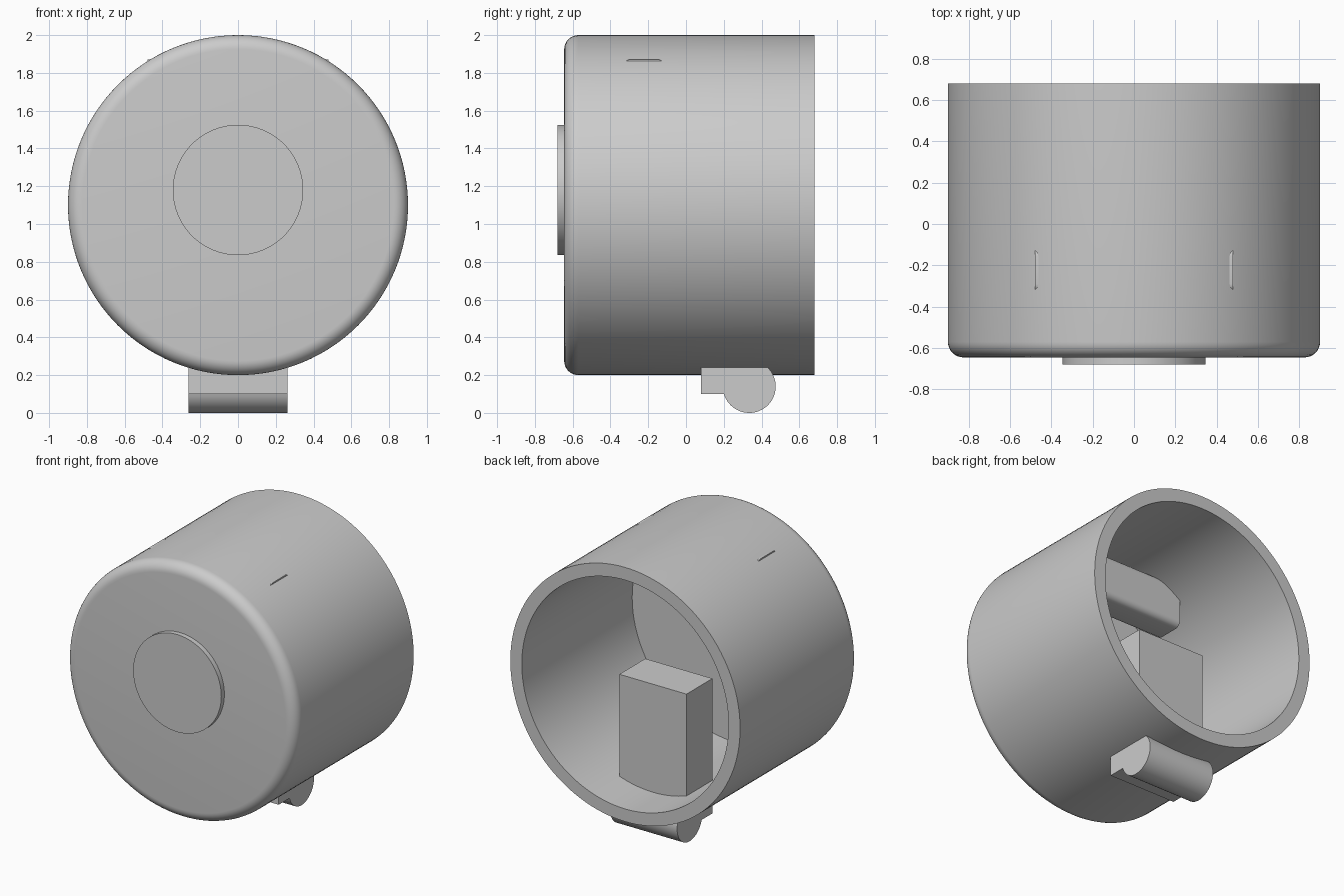
import bpy, bmesh, math
from math import sin, cos, pi, radians

if "Cube" in bpy.data.objects:
    bpy.data.objects.remove(bpy.data.objects["Cube"])


def finish(name, bm, angle=30):
    bmesh.ops.remove_doubles(bm, verts=bm.verts, dist=1e-5)
    bmesh.ops.recalc_face_normals(bm, faces=bm.faces)
    me = bpy.data.meshes.new(name)
    bm.to_mesh(me)
    bm.free()
    ob = bpy.data.objects.new(name, me)
    bpy.context.collection.objects.link(ob)
    bpy.ops.object.select_all(action='DESELECT')
    ob.select_set(True)
    bpy.context.view_layer.objects.active = ob
    bpy.ops.object.shade_smooth_by_angle(angle=radians(angle))
    return ob


def lathe(name, profile, cz, steps=128):
    """Spin (radius, y) points around the y axis at height cz."""
    bm = bmesh.new()
    vs = [bm.verts.new((r, y, cz)) for r, y in profile]
    edges = [bm.edges.new(p) for p in zip(vs, vs[1:])]
    bmesh.ops.spin(bm, geom=vs + edges, cent=(0, 0, cz), axis=(0, 1, 0),
                   angle=2 * pi, steps=steps)
    return finish(name, bm)


def prism(name, profile, half_width):
    """Extrude a (y, z) outline symmetrically along x."""
    bm = bmesh.new()
    face = bm.faces.new([bm.verts.new((-half_width, y, z)) for y, z in profile])
    new = bmesh.ops.extrude_face_region(bm, geom=[face], use_keep_orig=True)
    verts = [g for g in new['geom'] if isinstance(g, bmesh.types.BMVert)]
    bmesh.ops.translate(bm, verts=verts, vec=(2 * half_width, 0, 0))
    return finish(name, bm)


def arc(cx, cy, r, a0, a1, n):
    return [(cx + r * cos(a0 + (a1 - a0) * i / n),
             cy + r * sin(a0 + (a1 - a0) * i / n)) for i in range(n + 1)]


# Cup-shaped housing with rounded front edge, open at the back
R, r_in, front, back, fillet = 0.90, 0.81, -0.645, 0.68, 0.075
shell = [(0, front)]
shell += arc(R - fillet, front + fillet, fillet, -pi / 2, 0, 8)
shell += [(R, back), (r_in, back), (r_in, -0.555), (0, -0.555)]
lathe("housing", shell, 1.10)

# Raised round plate on the front
lathe("front_plate", [(0, -0.68), (0.345, -0.68), (0.345, -0.62), (0, -0.62)], 1.18)

# Inner block running down through the wall into a rounded foot
fy, fz, fr = 0.335, 0.14, 0.14
a_left = pi + math.asin((fz - 0.10) / fr)
a_right = 2 * pi + math.acos((0.37 - fy) / fr)
foot = [(0.08, 1.055), (0.08, 0.10)]
foot += arc(fy, fz, fr, a_left, a_right, 40)
foot += [(0.37, 1.055)]
prism("block_and_foot", foot, 0.263)

# Cross bar with rounded long edges, its upper corners just breaking the wall
y0, y1, z0, z1, b = -0.335, -0.11, 1.565, 1.872, 0.045
bar = []
for i, (cy, cz) in enumerate([(y0 + b, z0 + b), (y1 - b, z0 + b),
                              (y1 - b, z1 - b), (y0 + b, z1 - b)]):
    bar += arc(cy, cz, b, pi + i * pi / 2, 1.5 * pi + i * pi / 2, 6)
prism("cross_bar", bar, 0.478)
